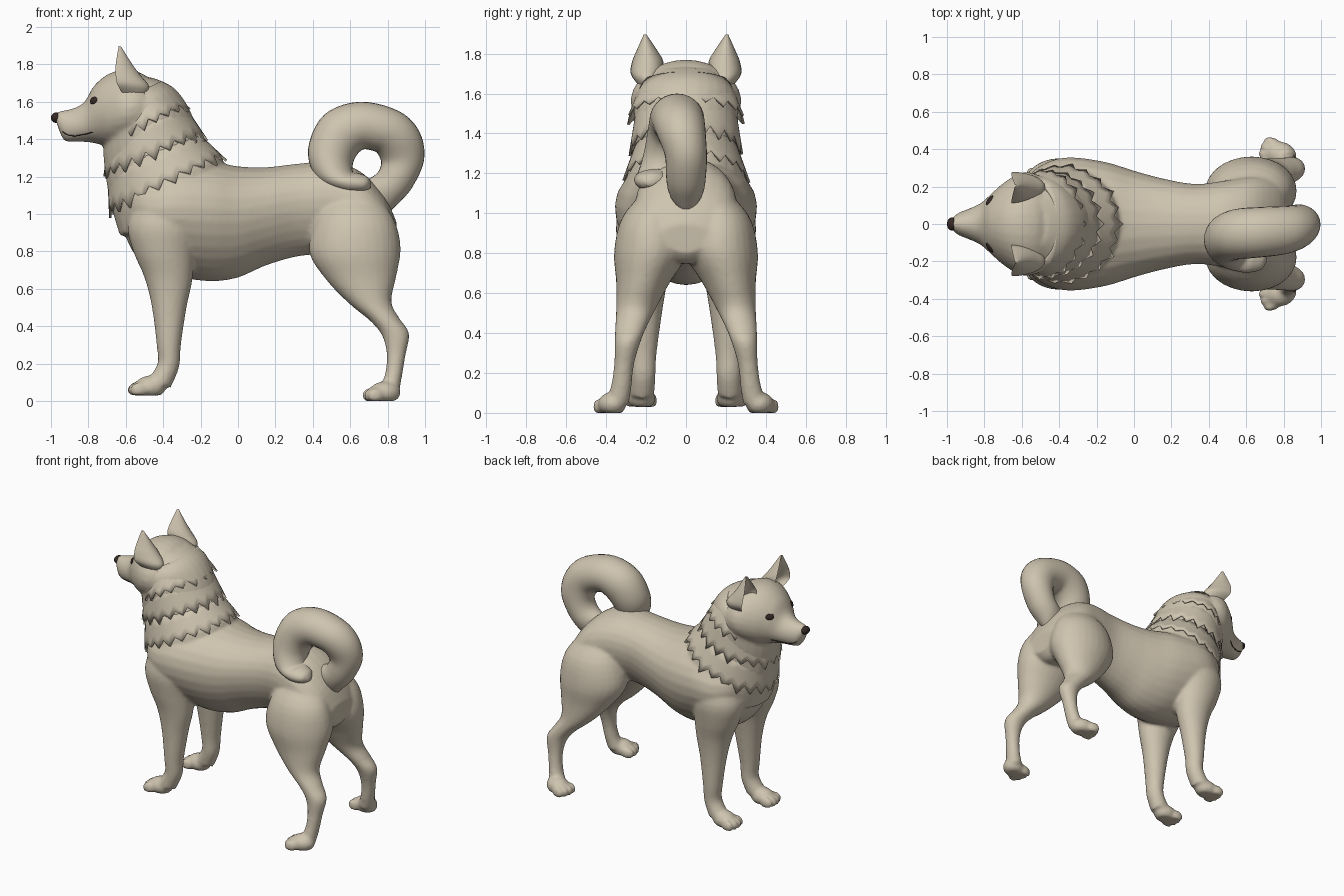
import bpy, bmesh, math, random
from mathutils import Vector, Matrix
from mathutils.bvhtree import BVHTree

random.seed(4)
cube = bpy.data.objects.get("Cube")
if cube:
    bpy.data.objects.remove(cube)


def material(name, colour):
    mat = bpy.data.materials.new(name)
    mat.use_nodes = True
    mat.diffuse_color = (*colour, 1)
    mat.node_tree.nodes["Principled BSDF"].inputs["Base Color"].default_value = (*colour, 1)
    return mat


fur = material("cream fur", (.62, .55, .43))
dark = material("dark brown", (.035, .022, .018))


def finish(name, bm, mat, angle=60):
    bmesh.ops.recalc_face_normals(bm, faces=bm.faces)
    mesh = bpy.data.meshes.new(name)
    bm.to_mesh(mesh)
    bm.free()
    mesh.materials.append(mat)
    obj = bpy.data.objects.new(name, mesh)
    bpy.context.collection.objects.link(obj)
    bpy.ops.object.select_all(action="DESELECT")
    obj.select_set(True)
    bpy.context.view_layer.objects.active = obj
    bpy.ops.object.shade_smooth_by_angle(angle=math.radians(angle))
    return obj


def blend(a, b, c, d, t):
    # Catmull-Rom between sections b and c
    return [q + t * ((r - p) / 2 + t * ((2 * p - 5 * q + 4 * r - s) / 2
            + t * (3 * q - p - 3 * r + s) / 2)) for p, q, r, s in zip(a, b, c, d)]


def ring(sec, egg=0, hollow=False, count=28):
    # section: x, z of one edge, x, z of the opposite edge, half width, y centre
    xa, za, xb, zb, half, y = sec
    mid, arm = Vector((xa + xb, 0, za + zb)) / 2, Vector((xa - xb, 0, za - zb)) / 2
    pts = []
    for i in range(count):
        a = math.tau * i / count
        c = math.cos(a)
        lateral = y + half * math.sin(a) * (1 + egg * c)
        if hollow and c > 0:
            c *= -.5
        pts.append(mid + arm * c + Vector((0, lateral, 0)))
    return pts


def loft(bm, sections, side=1, egg=0, hollow=False, steps=4):
    secs = [tuple(s) + (0,) * (6 - len(s)) for s in sections]
    dense = []
    for i in range(len(secs) - 1):
        a, d = secs[max(i - 1, 0)], secs[min(i + 2, len(secs) - 1)]
        dense += [blend(a, secs[i], secs[i + 1], d, k / steps) for k in range(steps)]
    dense.append(secs[-1])
    rows = [[bm.verts.new((p.x, p.y * side, p.z)) for p in ring(s, egg, hollow)] for s in dense]
    for low, high in zip(rows, rows[1:]):
        for i in range(len(low)):
            j = (i + 1) % len(low)
            bm.faces.new((low[i], low[j], high[j], high[i]))
    bm.faces.new(rows[0])
    bm.faces.new(rows[-1])


def ball(bm, centre, radii, floor=None, yaw=0):
    m = Matrix.Translation(centre) @ Matrix.Rotation(yaw, 4, "Z") @ Matrix.Diagonal((*radii, 1))
    made = bmesh.ops.create_uvsphere(bm, u_segments=24, v_segments=14, radius=1, matrix=m)
    if floor is not None:
        for v in made["verts"]:
            v.co.z = max(v.co.z, floor)


def paw(bm, x, y, floor, yaw, side):
    # pad and four toes, pointing forwards and slightly outwards
    ball(bm, (x, y * side, floor + .045), (.085, .07, .06), floor, -yaw * side)
    turn = Matrix.Rotation(-yaw, 3, "Z")
    for k in (-1.5, -.5, .5, 1.5):
        reach = -.082 + .012 * abs(k)
        p = turn @ Vector((reach, k * .038, 0))
        ball(bm, (x + p.x, (y + p.y) * side, floor + .03), (.045, .022, .04), floor, -yaw * side)


torso = [(-.63, 1.1, -.61, .9, .12), (-.56, 1.22, -.55, .78, .26), (-.45, 1.25, -.45, .69, .33),
         (-.33, 1.28, -.33, .665, .35), (-.15, 1.28, -.15, .64, .325), (0, 1.255, 0, .66, .28),
         (.15, 1.25, .15, .725, .24), (.33, 1.27, .33, .775, .21), (.5, 1.28, .5, .78, .23),
         (.65, 1.23, .65, .75, .25), (.78, 1.1, .78, .75, .22), (.85, .95, .84, .8, .12)]
neck = [(-.62, 1.7, -.46, 1.73, .14), (-.7, 1.5, -.35, 1.68, .25), (-.72, 1.36, -.27, 1.58, .26),
        (-.71, 1.22, -.19, 1.41, .26), (-.68, 1.05, -.08, 1.29, .3), (-.63, .88, -.1, 1.1, .32)]
head = [(-.42, 1.66, -.46, 1.5, .18), (-.5, 1.745, -.52, 1.4, .26), (-.6, 1.77, -.6, 1.37, .275),
        (-.69, 1.75, -.69, 1.36, .225), (-.77, 1.685, -.75, 1.375, .165),
        (-.82, 1.6, -.81, 1.385, .115), (-.88, 1.565, -.87, 1.385, .085),
        (-.95, 1.55, -.925, 1.39, .06), (-.985, 1.535, -.95, 1.43, .035)]
hind_leg = [(.5, 1.12, .72, 1.12, .08, .12), (.42, .98, .83, .98, .15, .17),
            (.38, .8, .87, .82, .185, .175), (.47, .65, .845, .66, .135, .215),
            (.595, .52, .82, .53, .1, .25), (.705, .43, .865, .44, .08, .275),
            (.77, .35, .915, .36, .065, .293), (.795, .25, .895, .24, .05, .31),
            (.785, .14, .875, .12, .052, .325), (.75, .06, .86, .04, .06, .345)]
fore_leg = [(-.52, 1.12, -.22, 1.12, .1, .2), (-.59, .95, -.21, .95, .15, .2),
            (-.56, .8, -.23, .8, .135, .2), (-.5, .66, -.245, .64, .105, .2),
            (-.46, .5, -.275, .5, .085, .205), (-.435, .3, -.305, .3, .068, .215),
            (-.43, .2, -.315, .18, .062, .215), (-.48, .12, -.36, .07, .062, .22)]

# Body, neck, head and legs fused into one smooth skin
bm = bmesh.new()
loft(bm, torso, egg=.2)
loft(bm, neck)
loft(bm, head, egg=-.06)
for side in (1, -1):
    loft(bm, hind_leg, side)
    loft(bm, fore_leg, side)
    paw(bm, .785, .37, 0, .25, side)
    paw(bm, -.47, .222, .03, .03, side)
body = finish("body", bm, fur)
remesh = body.modifiers.new("skin", "REMESH")
remesh.mode = "VOXEL"
remesh.voxel_size = .012
remesh.use_smooth_shade = True
soften = body.modifiers.new("soften", "SMOOTH")
soften.factor = .5
soften.iterations = 6

# Curled tail with its tip resting on the right flank
tail_sections = [(.8, 1, .62, 1.15, .06), (.85, 1.05, .72, 1.2, .09), (.93, 1.14, .755, 1.235, .1),
                 (.995, 1.29, .765, 1.28, .105), (.97, 1.44, .745, 1.325, .12, -.02),
                 (.86, 1.55, .715, 1.34, .13, -.035), (.65, 1.6, .67, 1.345, .135, -.045),
                 (.46, 1.53, .635, 1.315, .135, -.055), (.375, 1.35, .615, 1.27, .13, -.08),
                 (.42, 1.19, .615, 1.225, .12, -.12), (.55, 1.12, .64, 1.22, .1, -.16),
                 (.66, 1.115, .69, 1.2, .07, -.175), (.71, 1.14, .71, 1.17, .02, -.18)]
bm = bmesh.new()
loft(bm, tail_sections, steps=5)
finish("tail", bm, fur)

# Cupped ears, open to the front
ear_sections = [(-.74, 1.68, -.5, 1.62, .05, .19), (-.82, 1.72, -.475, 1.68, .08, .197),
                (-.79, 1.78, -.52, 1.74, .078, .192), (-.74, 1.82, -.565, 1.8, .055, .195),
                (-.65, 1.9, -.625, 1.895, .006, .205)]
for side, label in ((1, "left"), (-1, "right")):
    bm = bmesh.new()
    loft(bm, ear_sections, side, hollow=True)
    finish(label + "_ear", bm, fur)


# Overlapping fur collars with a ragged hem
def collar(name, top, hem, count):
    bm = bmesh.new()
    upper, lower = ring(top + (0,), count=count), ring(hem + (0,), count=count)
    rows = []
    for t in (0, .4, .75, 1):
        row = []
        for i, (p, q) in enumerate(zip(upper, lower)):
            reach = t * (.8 if i % 2 else random.uniform(.96, 1.1))
            row.append(bm.verts.new(p.lerp(q, reach)))
        rows.append(row)
    for a, b in zip(rows, rows[1:]):
        for i in range(count):
            j = (i + 1) % count
            bm.faces.new((a[i], a[j], b[j], b[i]))
    obj = finish(name, bm, fur)
    shell = obj.modifiers.new("thickness", "SOLIDIFY")
    shell.thickness = .012


collar("cheek_ruff", (-.64, 1.6, -.41, 1.71, .22), (-.68, 1.38, -.26, 1.57, .295), 36)
collar("neck_ruff", (-.69, 1.42, -.31, 1.62, .25), (-.72, 1.2, -.17, 1.41, .285), 40)
collar("shoulder_ruff", (-.7, 1.25, -.23, 1.45, .25), (-.69, 1, -.07, 1.3, .32), 44)

# Nose
bm = bmesh.new()
ball(bm, (-.972, 0, 1.515), (.028, .036, .028))
finish("nose", bm, dark)

# Eyes and mouth lie on the skin of the head
skin = BVHTree.FromObject(body, bpy.context.evaluated_depsgraph_get())
for side, label in ((1, "left"), (-1, "right")):
    spot, normal, _, _ = skin.find_nearest(Vector((-.79, .14 * side, 1.615)))
    bm = bmesh.new()
    ball(bm, (0, 0, 0), (.03, .021, .009))
    tilt = Matrix.Translation(spot) @ normal.to_track_quat("Z", "Y").to_matrix().to_4x4()
    bm.transform(tilt)
    finish(label + "_eye", bm, dark)

    curve = bpy.data.curves.new(label + "_mouth", "CURVE")
    curve.dimensions = "3D"
    curve.bevel_depth = .003
    line = curve.splines.new("POLY")
    line.points.add(8)
    for i, point in enumerate(line.points):
        t = i / 8
        guess = Vector((-.95 + .15 * t, (.06 + .1 * t) * side, 1.435 - .05 * math.sin(t * 2.6)))
        point.co = (*skin.find_nearest(guess)[0], 1)
    curve.materials.append(dark)
    bpy.context.collection.objects.link(bpy.data.objects.new(label + "_mouth", curve))
